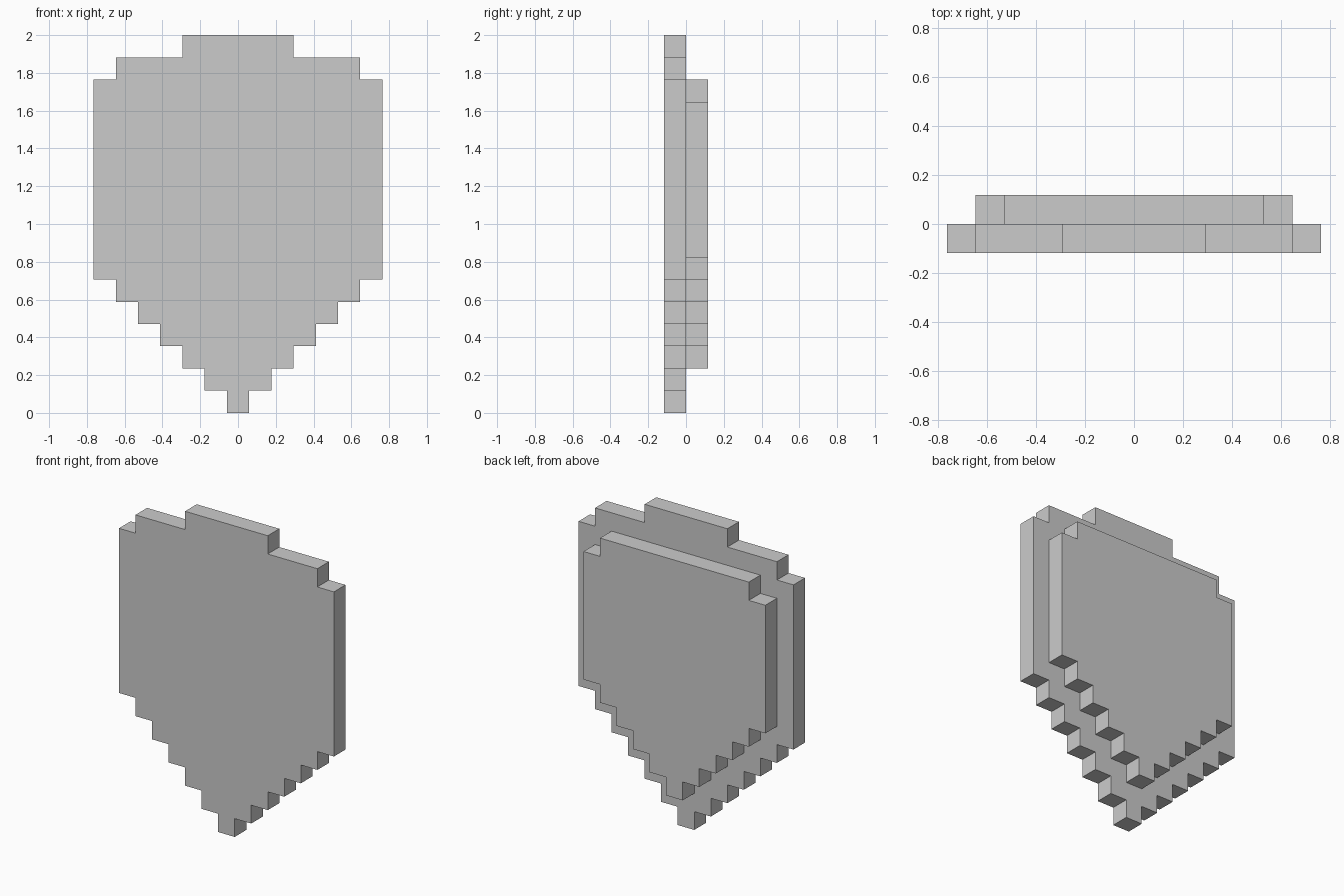
import bpy, bmesh

if "Cube" in bpy.data.objects:
    bpy.data.objects.remove(bpy.data.objects["Cube"])

U = 2 / 17  # edge length of one block


def stepped_plate(name, steps, y0, y1):
    """Extrude a mirrored stair-step outline; steps = (half width, bottom, top) in blocks."""
    right = []
    for half, bottom, top in steps:
        right += [(half * U, bottom * U), (half * U, top * U)]
    outline = right + [(-x, z) for x, z in reversed(right)]
    bm = bmesh.new()
    face = bm.faces.new([bm.verts.new((x, y0, z)) for x, z in outline])
    new = bmesh.ops.extrude_face_region(bm, geom=[face])["geom"]
    verts = [g for g in new if isinstance(g, bmesh.types.BMVert)]
    bmesh.ops.translate(bm, verts=verts, vec=(0, y1 - y0, 0))
    bmesh.ops.recalc_face_normals(bm, faces=bm.faces)
    mesh = bpy.data.meshes.new(name)
    bm.to_mesh(mesh)
    bm.free()
    obj = bpy.data.objects.new(name, mesh)
    bpy.context.collection.objects.link(obj)
    return obj


# Large front plate: stepped point, straight sides, stepped crown
front = [(i + 0.5, i, i + 1) for i in range(6)]
front += [(6.5, 6, 15), (5.5, 15, 16), (2.5, 16, 17)]
stepped_plate("shield_front", front, -U, 0)

# Smaller backing plate, one block in from the edge
back = [(i + 0.5, i + 2, i + 3) for i in range(5)]
back += [(5.5, 7, 14), (4.5, 14, 15)]
stepped_plate("shield_backing", back, 0, U)
